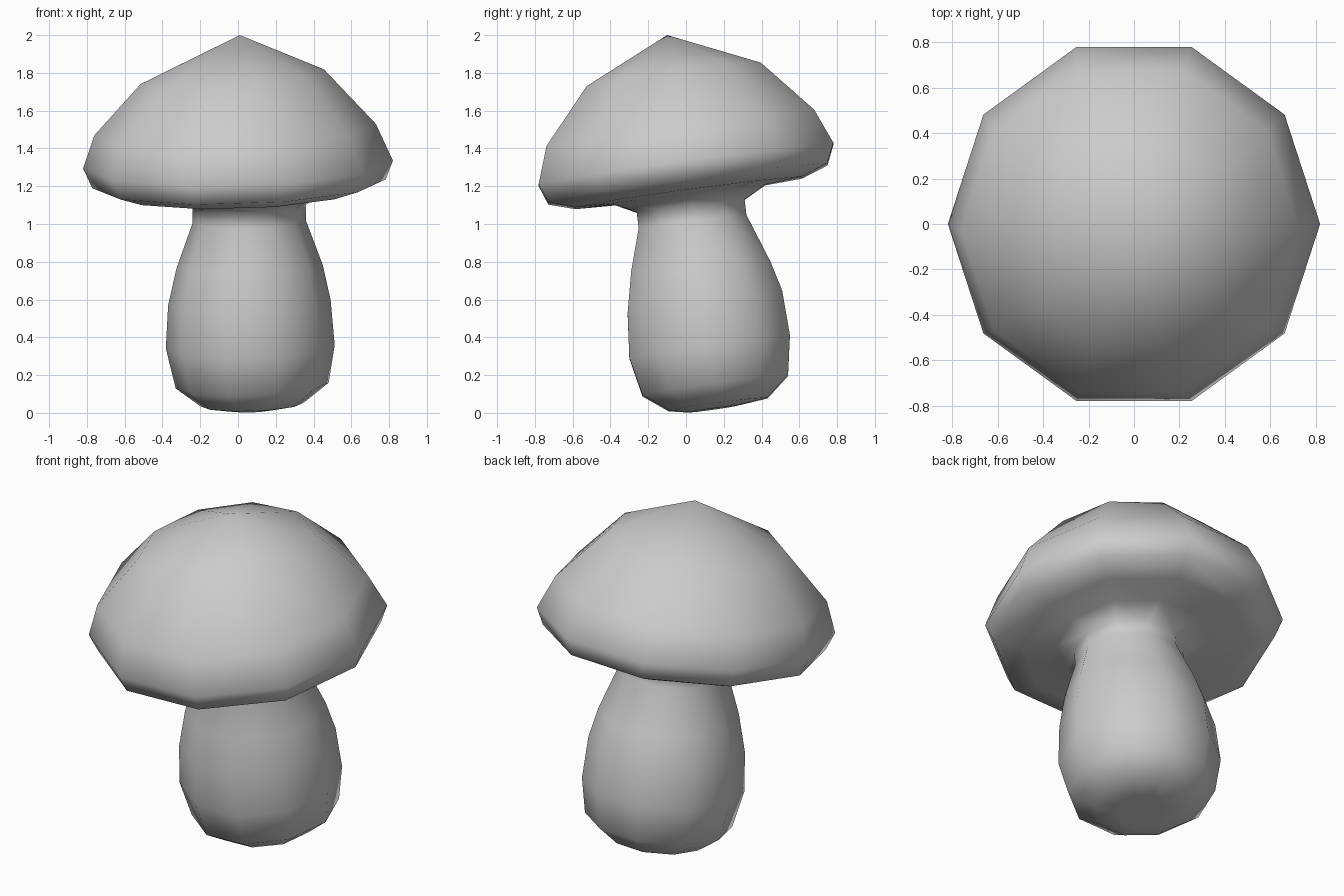
import bpy, bmesh
from math import cos, sin, tau

SIDES = 10

# Tilted rings, top to bottom: centre x, y, z, radius, slope along x, slope along y
CAP = [
    (-0.03, -0.065, 1.78, 0.485, 0.08, 0.135),
    (-0.015, -0.03, 1.50, 0.745, 0.04, 0.136),
    (0.00, 0.00, 1.315, 0.82, 0.025, 0.14),
    (0.005, 0.01, 1.213, 0.777, 0.03, 0.14),
    (0.00, 0.015, 1.165, 0.63, 0.03, 0.135),
    (0.03, 0.02, 1.155, 0.42, 0.02, 0.13),
]
STEM = [
    (0.06, 0.025, 1.095, 0.30, 0.02, 0.12),
    (0.06, 0.035, 1.012, 0.30, 0.02, 0.12),
    (0.062, 0.078, 0.775, 0.387, 0.02, 0.07),
    (0.06, 0.10, 0.585, 0.43, 0.035, 0.145),
    (0.065, 0.125, 0.35, 0.447, 0.02, 0.14),
    (0.075, 0.155, 0.145, 0.405, 0.037, 0.14),
    (0.075, 0.17, 0.045, 0.275, 0.035, 0.13),
    (0.07, 0.14, 0.02, 0.13, 0.03, 0.14),
]

bm = bmesh.new()


def ring(cx, cy, cz, r, sx, sy):
    verts = []
    for i in range(SIDES):
        dx, dy = r * cos(tau * i / SIDES), r * sin(tau * i / SIDES)
        verts.append(bm.verts.new((cx + dx, cy + dy, cz + sx * dx + sy * dy)))
    return verts


# Cap flowing into stem as one continuous skin
rings = [ring(*p) for p in CAP + STEM]
for a, b in zip(rings, rings[1:]):
    for i in range(SIDES):
        j = (i + 1) % SIDES
        bm.faces.new((a[i], b[i], b[j], a[j]))

# Cap tip and dimple under the stem
for loop, tip in ((rings[0], (0.01, -0.10, 2.0)), (rings[-1], (0.07, 0.14, 0.05))):
    pole = bm.verts.new(tip)
    for i in range(SIDES):
        bm.faces.new((loop[i], loop[(i + 1) % SIDES], pole))

bmesh.ops.recalc_face_normals(bm, faces=bm.faces)
for f in bm.faces:
    f.smooth = True

mesh = bpy.data.meshes.new("mushroom")
bm.to_mesh(mesh)
bm.free()
bpy.context.collection.objects.link(bpy.data.objects.new("mushroom", mesh))
